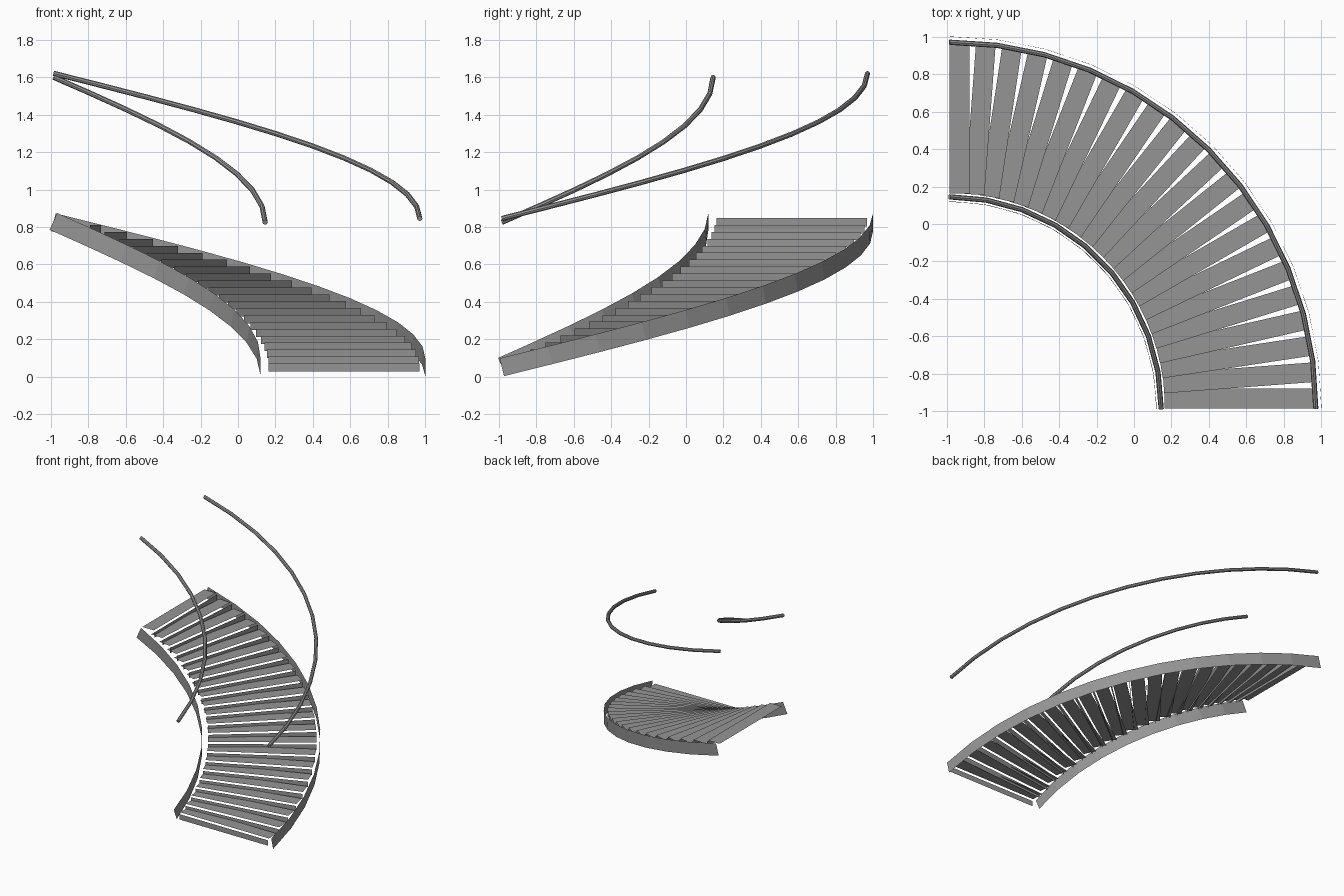
import bpy, math
from mathutils import Vector

cube = bpy.data.objects.get("Cube")
if cube:
    bpy.data.objects.remove(cube)

CENTRE = -0.985          # x and y of the turning axis
RISE = 0.775             # climb over the quarter turn
QUARTER = math.pi / 2
STEPS = 22

grey = bpy.data.materials.new("plain_grey")
grey.use_nodes = True
COLOUR = (0.3, 0.3, 0.3, 1)
grey.diffuse_color = COLOUR
grey.node_tree.nodes["Principled BSDF"].inputs["Base Color"].default_value = COLOUR


def add_mesh(name, verts, faces):
    mesh = bpy.data.meshes.new(name)
    mesh.from_pydata(verts, [], faces)
    mesh.materials.append(grey)
    obj = bpy.data.objects.new(name, mesh)
    bpy.context.collection.objects.link(obj)
    return obj


def helix(radius, base, t):
    a = t * QUARTER
    return Vector((CENTRE + radius * math.cos(a), CENTRE + radius * math.sin(a), base + RISE * t))


def frame(radius, t):
    """Outward direction and the direction square to the slope."""
    a = t * QUARTER
    out = Vector((math.cos(a), math.sin(a), 0))
    along = Vector((-math.sin(a), math.cos(a), RISE / (radius * QUARTER))).normalized()
    return out, out.cross(along)


# Stringers: thin ribbons climbing along each side
def stringer(name, radius, base, segments, half):
    verts = []
    for i in range(segments + 1):
        p = helix(radius, base, i / segments)
        up = frame(radius, i / segments)[1]
        verts += [p - up * half, p + up * half]
    faces = [(2 * i, 2 * i + 2, 2 * i + 3, 2 * i + 1) for i in range(segments)]
    add_mesh(name, verts, faces)


# Handrails: round tubes swept along the same climb
def handrail(name, radius, base, segments, thick=0.014, sides=8):
    verts, faces = [], []
    for i in range(segments + 1):
        p = helix(radius, base, i / segments)
        out, up = frame(radius, i / segments)
        for s in range(sides):
            b = 2 * math.pi * s / sides
            verts.append(p + (out * math.cos(b) + up * math.sin(b)) * thick)
    for i in range(segments):
        for s in range(sides):
            n = (s + 1) % sides
            a, b = i * sides, (i + 1) * sides
            faces.append((a + s, a + n, b + n, b + s))
    last = segments * sides
    faces += [tuple(reversed(range(sides))), tuple(range(last, last + sides))]
    add_mesh(name, verts, faces)


stringer("outer_stringer", 1.985, 0.05, 12, 0.049)
stringer("inner_stringer", 1.105, 0.055, 9, 0.049)
handrail("outer_handrail", 1.955, 0.845, 12)
handrail("inner_handrail", 1.13, 0.825, 9)

# Steps: a flat tread with an upright riser just ahead of its front edge
INNER, OUTER = 1.15, 1.955
MIDDLE = 1.5
DEPTH = 0.105
for i in range(STEPS):
    turn = i / (STEPS - 1) * QUARTER
    place = (i + 0.5) / STEPS * QUARTER
    out = Vector((math.cos(turn), math.sin(turn), 0))
    ahead = Vector((-math.sin(turn), math.cos(turn), 0))
    level = 0.05 + RISE * i / (STEPS - 1)
    mid = Vector((CENTRE + MIDDLE * math.cos(place), CENTRE + MIDDLE * math.sin(place), level))
    near, far = mid + out * (INNER - MIDDLE), mid + out * (OUTER - MIDDLE)
    half = ahead * DEPTH / 2
    lift = Vector((0, 0, 0.035))
    add_mesh(f"tread_{i + 1}",
             [near - half + lift, far - half + lift, far + half + lift, near + half + lift],
             [(0, 1, 2, 3)])
    front = half + ahead * 0.008
    tall = Vector((0, 0, 0.022))
    add_mesh(f"riser_{i + 1}",
             [near - front - tall, far - front - tall, far - front + tall, near - front + tall],
             [(0, 1, 2, 3)])
